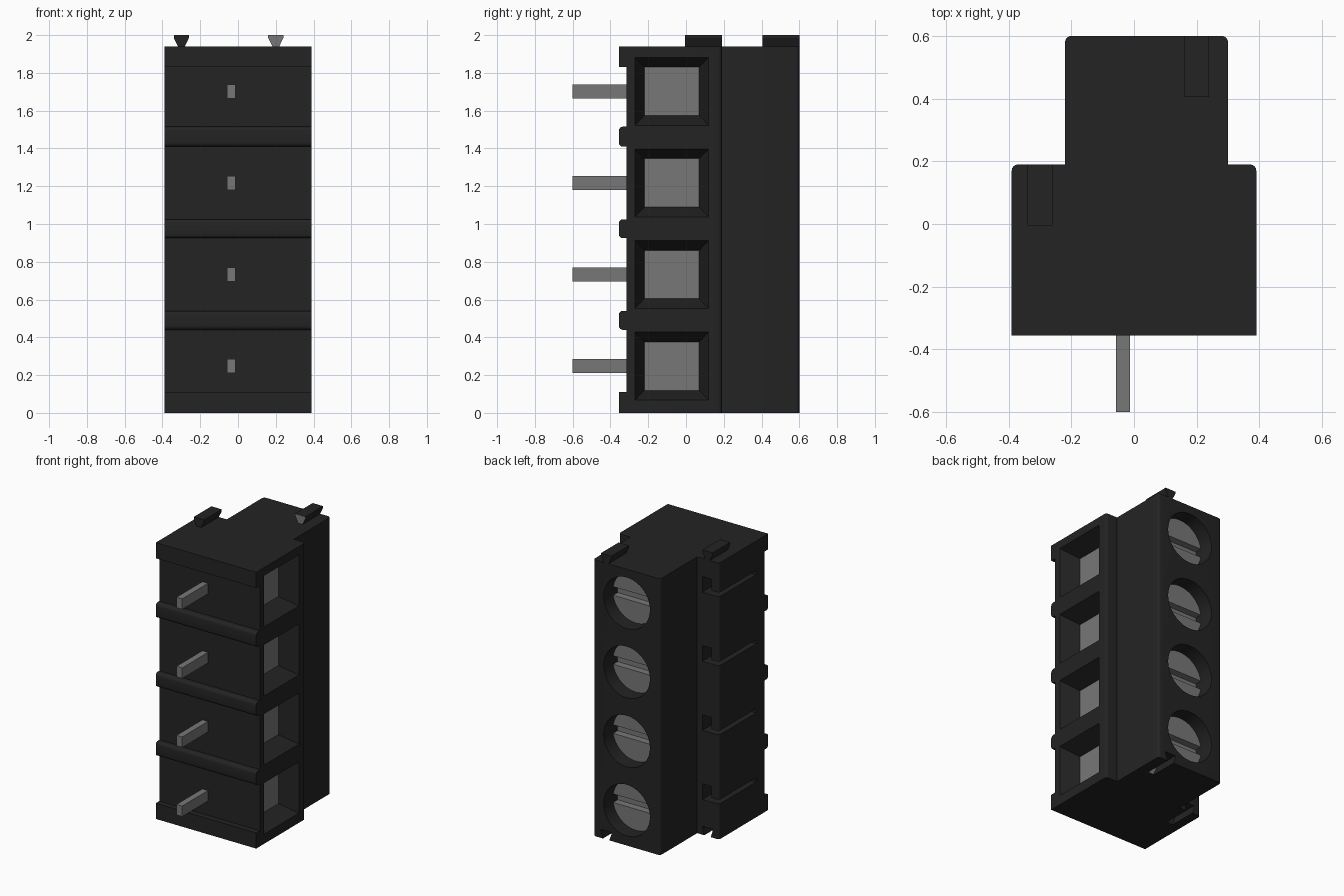
import bpy, bmesh, math
from mathutils import Vector

if "Cube" in bpy.data.objects:
    bpy.data.objects.remove(bpy.data.objects["Cube"])


def material(name, value):
    m = bpy.data.materials.new(name)
    m.use_nodes = True
    colour = (value, value, value, 1)
    m.diffuse_color = colour
    m.node_tree.nodes["Principled BSDF"].inputs["Base Color"].default_value = colour
    return m


BLACK = material("black plastic", 0.017)
GREY = material("grey metal", 0.185)
POLES = [0.2475 + 0.485 * i for i in range(4)]
WIDE_X, STEP_Y, BACK_Y, FRONT_Y, TOP_Z = 0.39, 0.19, 0.60, -0.315, 1.94


def place(axis, u, v, w):
    """Point from the two profile coordinates and the distance along axis."""
    return Vector({"x": (w, u, v), "y": (u, w, v), "z": (u, v, w)}[axis])


def prism(bm, axis, lo, hi, profile, end_profile=None):
    a = [bm.verts.new(place(axis, u, v, lo)) for u, v in profile]
    b = [bm.verts.new(place(axis, u, v, hi)) for u, v in end_profile or profile]
    bm.faces.new(a)
    bm.faces.new(b)
    for i in range(len(a)):
        j = (i + 1) % len(a)
        bm.faces.new((a[i], a[j], b[j], b[i]))


def rect(cu, cv, hu, hv):
    return [(cu - hu, cv - hv), (cu + hu, cv - hv), (cu + hu, cv + hv), (cu - hu, cv + hv)]


def circle(cu, cv, r, start=0, sweep=2 * math.pi, n=40, closed=True):
    steps = n if closed else n - 1
    return [(cu + r * math.cos(start + sweep * i / steps),
             cv + r * math.sin(start + sweep * i / steps)) for i in range(n)]


def round_edges(bm, axis, test, radius):
    """Round the edges along axis whose midpoint passes the test."""
    k = "xyz".index(axis)
    chosen = []
    for e in bm.edges:
        d = (e.verts[1].co - e.verts[0].co).normalized()
        if abs(d[k]) > 0.99 and test((e.verts[0].co + e.verts[1].co) / 2):
            chosen.append(e)
    bmesh.ops.bevel(bm, geom=chosen, offset=radius, segments=4, profile=0.5, affect="EDGES")


def finish(bm, name, mat, smooth=False):
    bmesh.ops.recalc_face_normals(bm, faces=bm.faces[:])
    mesh = bpy.data.meshes.new(name)
    bm.to_mesh(mesh)
    bm.free()
    obj = bpy.data.objects.new(name, mesh)
    bpy.context.collection.objects.link(obj)
    mesh.materials.append(mat)
    if smooth:
        shade(obj)
    return obj


def activate(obj):
    bpy.ops.object.select_all(action="DESELECT")
    obj.select_set(True)
    bpy.context.view_layer.objects.active = obj


def shade(obj):
    activate(obj)
    bpy.ops.object.shade_smooth_by_angle(angle=math.radians(30))


def dovetail(cx, z):
    """Narrow at the bottom, wide at the top."""
    return [(cx - 0.018, z), (cx + 0.018, z), (cx + 0.04, z + 0.045), (cx + 0.04, z + 0.06),
            (cx - 0.04, z + 0.06), (cx - 0.04, z + 0.045)]


# Stepped housing
bm = bmesh.new()
prism(bm, "z", 0, TOP_Z, [(-WIDE_X, FRONT_Y), (WIDE_X, FRONT_Y), (WIDE_X, STEP_Y),
                          (0.30, STEP_Y), (0.30, BACK_Y), (-0.22, BACK_Y),
                          (-0.22, STEP_Y), (-WIDE_X, STEP_Y)])
round_edges(bm, "z", lambda p: p.y > 0.5 or (p.y > 0.1 and abs(p.x) > 0.35), 0.02)
housing = finish(bm, "housing", BLACK)

# Openings: wire funnels, screw wells, side slots and joining grooves
FUNNEL, WELL, SCREW_X = 0.13, 0.16, 0.04
bm = bmesh.new()
for z in POLES:
    over = 0.02 * 0.05 / FUNNEL
    prism(bm, "x", WIDE_X - FUNNEL, WIDE_X + 0.02, rect(-0.075, z, 0.145, 0.128),
          rect(-0.075, z, 0.195 + over, 0.18 + over))
    prism(bm, "y", BACK_Y - WELL, BACK_Y + 0.05, circle(SCREW_X, z, 0.18))
    prism(bm, "y", -0.22, STEP_Y + 0.05,
          [(-0.42, z), (-0.26, z), (-0.26, z + 0.11), (-0.33, z + 0.11),
           (-0.33, z + 0.03), (-0.42, z + 0.03)])
RIDGES = {"left": (0.20, 0.405, BACK_Y), "right": (-0.30, -0.005, STEP_Y)}
for cx, y0, y1 in RIDGES.values():
    groove = [(u, max(v, -0.02) if v > 0 else -0.02) for u, v in dovetail(cx, 0)]
    prism(bm, "y", y0, y1 + 0.05, groove)
cutter = finish(bm, "opening_cutter", BLACK)
cutter.hide_render = True
cut = housing.modifiers.new("openings", "BOOLEAN")
cut.operation, cut.solver, cut.object = "DIFFERENCE", "EXACT", cutter
activate(housing)
bpy.ops.object.modifier_apply(modifier=cut.name)
bpy.data.objects.remove(cutter)
shade(housing)

# Front ribs: square at both ends, rounded between the poles
RIB_Y = -0.355
for i, (z0, z1) in enumerate([(0, 0.11), (0.44, 0.54), (0.925, 1.025), (1.41, 1.515), (1.83, TOP_Z)]):
    bm = bmesh.new()
    prism(bm, "x", -WIDE_X, WIDE_X, [(RIB_Y, z0), (FRONT_Y, z0), (FRONT_Y, z1), (RIB_Y, z1)])
    if 0 < i < 4:
        round_edges(bm, "x", lambda p: p.y < -0.34, 0.02)
    finish(bm, f"front_rib_{i + 1}", BLACK, True)

# Joining ridges on top
for side, (cx, y0, y1) in RIDGES.items():
    bm = bmesh.new()
    prism(bm, "y", y0, y1, dovetail(cx, TOP_Z))
    ridge = finish(bm, f"{side}_joining_ridge", BLACK)
    if side == "left":
        # Grey end on the ridge and at the end of its matching groove
        ridge.data.materials.append(GREY)
        for f in ridge.data.polygons:
            f.material_index = int(f.normal.y < -0.9)
        bm = bmesh.new()
        prism(bm, "y", y0, y0 + 0.004, dovetail(cx, 0))
        finish(bm, "groove_end", GREY)

HEAD_Y = BACK_Y - 0.10
for i, z in enumerate(POLES, 1):
    # Solder pin
    bm = bmesh.new()
    prism(bm, "y", -0.60, FRONT_Y, rect(-0.035, z, 0.022, 0.037))
    finish(bm, f"pin_{i}", GREY)

    # Wire clamp plate at the bottom of the funnel
    bm = bmesh.new()
    x = WIDE_X - FUNNEL
    prism(bm, "x", x, x + 0.004, rect(-0.075, z, 0.145, 0.128))
    finish(bm, f"clamp_plate_{i}", GREY)

    # Slotted screw: base disc and two half heads
    bm = bmesh.new()
    r, slot = 0.178, 0.03
    a = math.asin(slot / r)
    prism(bm, "y", BACK_Y - WELL, HEAD_Y - 0.05, circle(SCREW_X, z, r))
    for start in (a, math.pi + a):
        prism(bm, "y", HEAD_Y - 0.05, HEAD_Y,
              circle(SCREW_X, z, r, start, math.pi - 2 * a, 20, False))
    finish(bm, f"screw_{i}", GREY, True)
